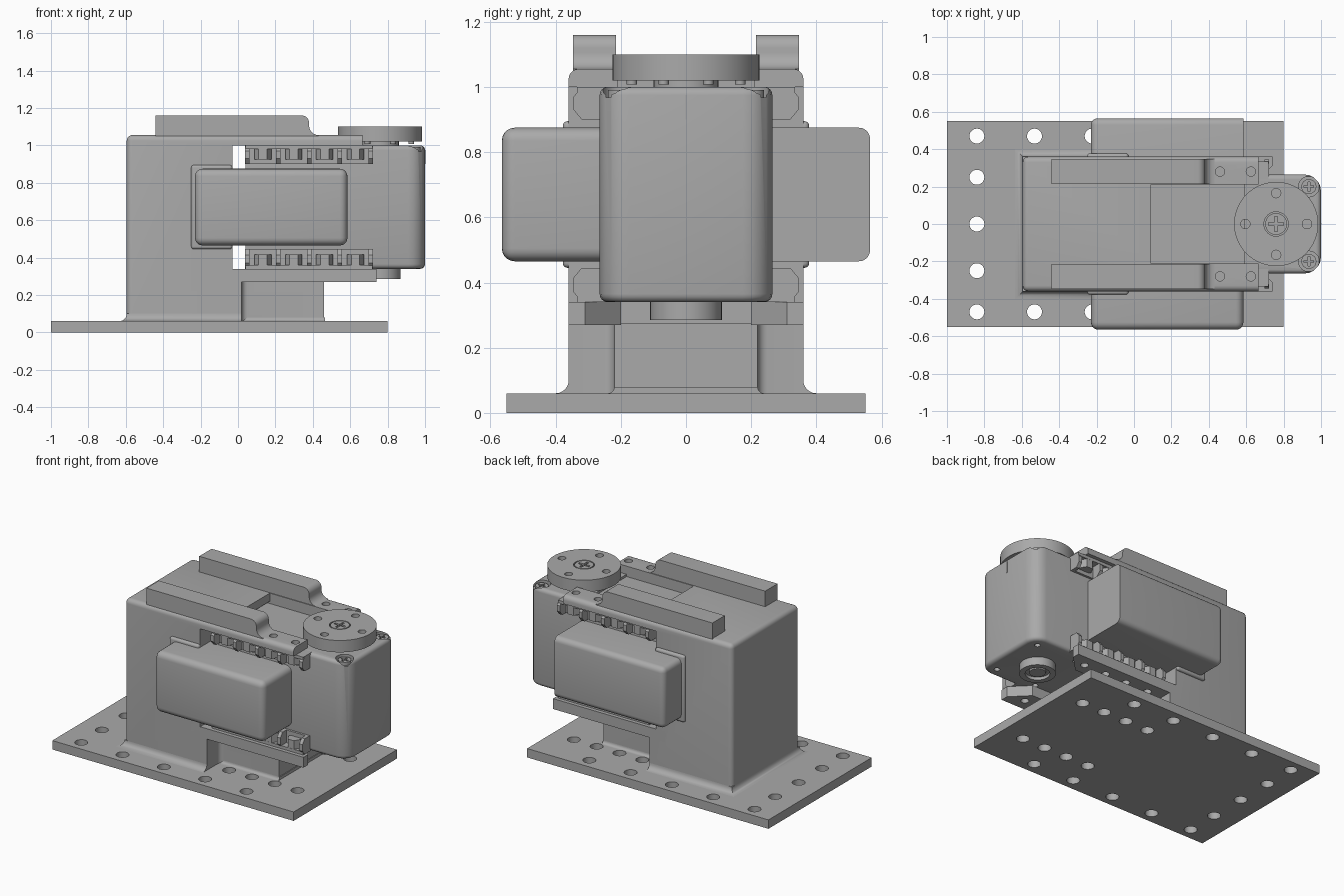
import bpy, bmesh
from math import cos, sin, pi, radians

cube = bpy.data.objects.get("Cube")
if cube:
    bpy.data.objects.remove(cube, do_unlink=True)

grey = bpy.data.materials.new("plain grey")
grey.use_nodes = True
grey.diffuse_color = (0.4, 0.4, 0.4, 1)
grey.node_tree.nodes["Principled BSDF"].inputs["Base Color"].default_value = (0.4, 0.4, 0.4, 1)


def finish(name, bm):
    bmesh.ops.recalc_face_normals(bm, faces=bm.faces)
    mesh = bpy.data.meshes.new(name)
    bm.to_mesh(mesh)
    bm.free()
    mesh.materials.append(grey)
    obj = bpy.data.objects.new(name, mesh)
    bpy.context.collection.objects.link(obj)
    return obj


def bevel_where(bm, radius, rule, segments=5):
    """Round the edges whose midpoint and direction satisfy the rule."""
    chosen = []
    for e in bm.edges:
        a, b = e.verts[0].co, e.verts[1].co
        if rule((a + b) / 2, (b - a).normalized()):
            chosen.append(e)
    bmesh.ops.bevel(bm, geom=chosen, offset=radius, segments=segments,
                    profile=0.5, affect='EDGES')


def box(name, x, y, z, radius=0, rule=lambda m, d: True):
    bm = bmesh.new()
    bmesh.ops.create_cube(bm, size=1)
    for v in bm.verts:
        v.co = [lo + (c + 0.5) * (hi - lo) for c, (lo, hi) in zip(v.co, (x, y, z))]
    if radius:
        bevel_where(bm, radius, rule)
    return finish(name, bm)


def prism(name, points, lo, hi, axis='z'):
    """Extrude a profile along z, or an x-z profile along y."""
    bm = bmesh.new()

    def ring(t):
        return [bm.verts.new((a, b, t) if axis == 'z' else (a, t, b)) for a, b in points]
    low, high = ring(lo), ring(hi)
    bm.faces.new(low)
    bm.faces.new(high)
    for i in range(len(points)):
        j = (i + 1) % len(points)
        bm.faces.new((low[i], low[j], high[j], high[i]))
    return finish(name, bm)


def disc(name, x, y, r, z0, z1, sides=32):
    pts = [(x + r * cos(2 * pi * i / sides), y + r * sin(2 * pi * i / sides))
           for i in range(sides)]
    return prism(name, pts, z0, z1)


def cut(obj, *cutters):
    for c in cutters:
        mod = obj.modifiers.new("cut", 'BOOLEAN')
        mod.operation, mod.solver, mod.object = 'DIFFERENCE', 'EXACT', c
        bpy.context.view_layer.objects.active = obj
        bpy.ops.object.modifier_apply(modifier=mod.name)
        bpy.data.objects.remove(c, do_unlink=True)


def skirt(name, x0, x1, hy, z, r):
    """Concave fillet around the foot of an upright block."""
    bm = bmesh.new()
    rings = []
    for i in range(7):
        t = i / 6 * pi / 2
        out, h = r * (1 - sin(t)), z + r * (1 - cos(t))
        rings.append([bm.verts.new(p) for p in (
            (x0 - out, -hy - out, h), (x1, -hy - out, h),
            (x1, hy + out, h), (x0 - out, hy + out, h))])
    for a, b in zip(rings, rings[1:]):
        for i in range(4):
            j = (i + 1) % 4
            bm.faces.new((a[i], a[j], b[j], b[i]))
    bm.faces.new(rings[0])
    bm.faces.new(rings[-1])
    return finish(name, bm)


# Base plate with mounting holes
plate = box("base_plate", (-1, 0.8), (-0.55, 0.55), (0, 0.06))
spots = [(-0.84, 0), (-0.84, 0.25), (-0.84, -0.25)]
for s in (-1, 1):
    spots += [(-0.84 + 0.308 * i, 0.47 * s) for i in range(5)]
    spots += [(0.13 + 0.17 * i, 0.28 * s) for i in range(4)]
cut(plate, *[disc("cutter", x, y, 0.04, -0.1, 0.2, 24) for x, y in spots])

# Bracket: tall block opened at the side for the motor
bracket = box("bracket", (-0.595, 0.665), (-0.36, 0.36), (0.05, 1.055), 0.03,
              lambda m, d: m.x < -0.5 and m.z > 0.1 or m.z > 1 and abs(d.x) > 0.9)
cut(bracket,
    box("cutter", (-0.03, 1), (-1, 1), (0.34, 1.0)),
    box("cutter", (0.09, 1), (-0.21, 0.21), (0.9, 1.3)),
    box("cutter", (0.46, 1), (-1, 1), (0, 0.5)),
    box("cutter", (0.02, 1), (0.22, 1), (0, 0.5), 0.03, lambda m, d: m.x < 0.5 and m.y < 0.5 and abs(d.z) > 0.9),
    box("cutter", (0.02, 1), (-1, -0.22), (0, 0.5), 0.03, lambda m, d: m.x < 0.5 and m.y > -0.5 and abs(d.z) > 0.9),
    box("cutter", (0.1, 1), (-0.3, 0.3), (0.275, 0.5)),
    *[disc("cutter", x, y, 0.025, 0.9, 1.2, 20) for x in (0.46, 0.625) for y in (-0.28, 0.28)])
skirt("bracket_foot_fillet", -0.595, 0.02, 0.36, 0.06, 0.04)
skirt("pedestal_foot_fillet", -0.1, 0.465, 0.22, 0.06, 0.02)

# Rail profile with a rounded nose and a fillet at its foot
rail = [(-0.44, 1.04), (-0.44, 1.16)]
rail += [(0.34 + 0.04 * sin(radians(a)), 1.12 + 0.04 * cos(radians(a))) for a in range(0, 91, 15)]
rail += [(0.43 - 0.05 * cos(radians(a)), 1.105 - 0.05 * sin(radians(a))) for a in range(0, 91, 15)]
rail += [(0.43, 1.04)]

for s, side in ((1, "left"), (-1, "right")):
    def span(a, b):
        return tuple(sorted((a * s, b * s)))

    prism(side + "_top_rail", rail, *span(0.215, 0.347), axis='y')

    # Lower support arm with a chamfered inner tip
    arm = [(-0.1, 0.2), (0.63, 0.2), (0.74, 0.31), (0.74, 0.36), (-0.1, 0.36)]
    arm = prism(side + "_lower_arm", [(x, y * s) for x, y in arm], 0.27, 0.34)
    cut(arm, *[disc("cutter", x, 0.28 * s, 0.025, 0.2, 0.4, 20) for x in (0.13, 0.3, 0.46, 0.625)])

    # Side housing, square-ended on the left and fully rounded on the right
    if s > 0:
        box("left_housing", (-0.23, 0.585), (0.2, 0.565), (0.465, 0.875), 0.035,
            lambda m, d: m.x < 0.5 and m.y > 0.3 or abs(d.x) > 0.9 and m.y > 0.3)
    else:
        box("right_housing", (-0.23, 0.585), (-0.565, -0.2), (0.465, 0.875), 0.04,
            lambda m, d: m.y < -0.21)
    box(side + "_housing_collar", (-0.25, -0.03), span(0.3, 0.378), (0.445, 0.895), 0.015)

    # Slotted mounting flanges with captive nuts
    for level, z0, z1, outer in (("upper", 0.9, 1.0, (0.98, 1.0)), ("lower", 0.34, 0.445, (0.34, 0.36))):
        box(f"{side}_{level}_flange", (0.04, 0.72), span(0.24, 0.335), outer)
        box(f"{side}_{level}_flange_back", (0.04, 0.72), span(0.24, 0.28), (z0, z1))
        for i in range(5):
            x = 0.05 + 0.165 * i
            tilt = 0.03 if level == "upper" else -0.03
            rib = [(0.26, z0), (0.32, z0), (0.345, z0 + 0.03), (0.345, z1 - 0.03), (0.32, z1), (0.26, z1)]
            rib = prism(f"{side}_{level}_rib_{i + 1}", rib, x - 0.012, x + 0.012)
            for v in rib.data.vertices:
                a, b, c = v.co
                v.co = (c, a * s, b)
            if s > 0:
                rib.data.flip_normals()
                rib.data.update()
        for i in range(4):
            mid = (z0 + z1) / 2 + tilt / 6
            disc(f"{side}_{level}_nut_{i + 1}", 0.133 + 0.165 * i, 0.295 * s, 0.045, mid - 0.03, mid + 0.03, 6)

# Motor case with rounded front corners and pockets for the screws
case = box("motor_case", (0.04, 1.0), (-0.265, 0.265), (0.34, 1.0), 0.09,
           lambda m, d: m.x > 0.9 and abs(d.z) > 0.9)
bm = bmesh.new()
bm.from_mesh(case.data)
bevel_where(bm, 0.025, lambda m, d: m.x > 0.3 and abs(d.z) < 0.1 and (m.z < 0.35 or m.z > 0.99), 4)
bm.to_mesh(case.data)
bm.free()
cut(case, box("cutter", (-0.1, 0.59), (-0.21, 0.21), (0.985, 1.1)),
    *[disc("cutter", 0.935, y, 0.055, 0.968, 1.1, 24) for y in (-0.2, 0.2)],
    *[disc("cutter", x, y, 0.018, 0.2, 0.37, 16) for x in (0.62, 0.92) for y in (-0.19, 0.19)])
# Thin seam plates on the case
box("front_seam", (0.99, 1.002), (-0.003, 0.003), (0.9, 0.975))
for y in (-0.2, 0.2):
    name = "left" if y > 0 else "right"
    screw = disc(name + "_case_screw", 0.935, y, 0.04, 0.96, 0.99, 24)
    cut(screw, box("cutter", (0.91, 0.96), (y - 0.006, y + 0.006), (0.98, 1.1)),
        box("cutter", (0.929, 0.941), (y - 0.025, y + 0.025), (0.98, 1.1)))

# Output horn on top
horn = disc("output_horn", 0.76, 0, 0.225, 1.02, 1.1, 64)
ring = [(0.76 + 0.165 * cos(i * pi / 2), 0.165 * sin(i * pi / 2)) for i in range(4)]
cut(horn, *[disc("cutter", x, y, 0.025, 0.9, 1.2, 20) for x, y in ring],
    disc("cutter", 0.76, 0, 0.065, 1.085, 1.2, 32))
disc("horn_shaft", 0.76, 0, 0.1, 0.98, 1.03)
for i in range(8):
    a = (i + 0.5) * pi / 4
    disc(f"horn_peg_{i + 1}", 0.76 + 0.18 * cos(a), 0.18 * sin(a), 0.016, 1.008, 1.025, 12)
horn_screw = disc("horn_screw", 0.76, 0, 0.058, 1.07, 1.1)
cut(horn_screw, box("cutter", (0.72, 0.8), (-0.008, 0.008), (1.085, 1.2)),
    box("cutter", (0.752, 0.768), (-0.04, 0.04), (1.085, 1.2)))

# Idler boss underneath
boss = disc("idler_boss", 0.76, 0, 0.11, 0.285, 0.36, 48)
cut(boss, disc("cutter", 0.76, 0, 0.075, 0.2, 0.305, 32))
disc("idler_screw", 0.76, 0, 0.05, 0.292, 0.32, 24)

for obj in bpy.context.scene.objects:
    obj.select_set(obj.type == 'MESH')
bpy.ops.object.shade_smooth_by_angle(angle=radians(32))
